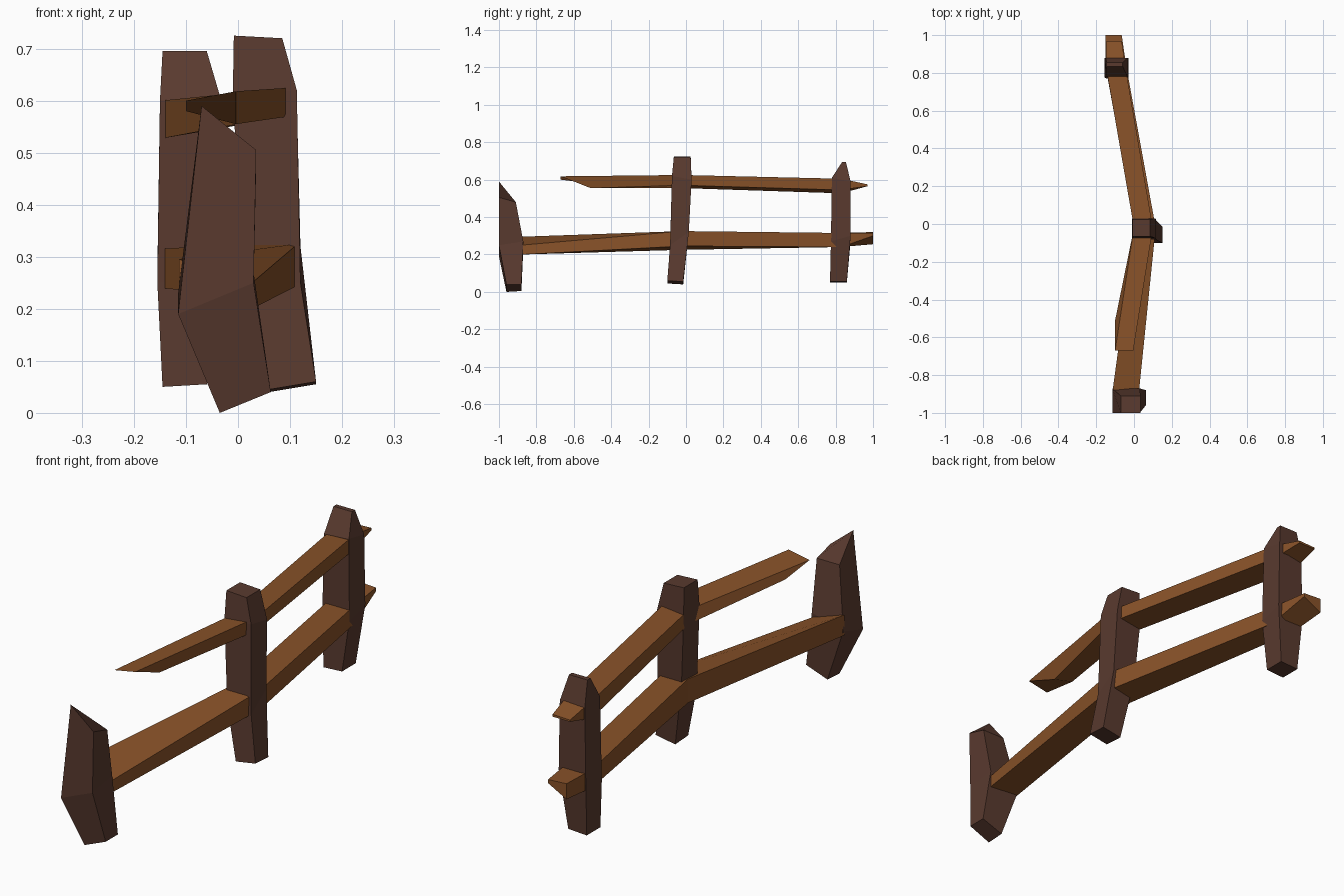
import bpy, bmesh


def material(name, color):
    m = bpy.data.materials.new(name)
    m.diffuse_color = (*color, 1)
    return m


def loft(name, rings, mat):
    # Join four-cornered rings into a closed, flat-faced beam
    bm = bmesh.new()
    loops = [[bm.verts.new(p) for p in ring] for ring in rings]
    for a, b in zip(loops, loops[1:]):
        for i in range(4):
            j = (i + 1) % 4
            bm.faces.new((a[i], a[j], b[j], b[i]))
    bm.faces.new(loops[0][::-1])
    bm.faces.new(loops[-1])
    bmesh.ops.recalc_face_normals(bm, faces=bm.faces)
    mesh = bpy.data.meshes.new(name)
    bm.to_mesh(mesh)
    bm.free()
    mesh.materials.append(mat)
    ob = bpy.data.objects.new(name, mesh)
    bpy.context.collection.objects.link(ob)


def post(name, levels):
    # level: x range, y range, heights front-left, front-right, back-right, back-left
    rings = []
    for x0, x1, y0, y1, a, b, c, d in levels:
        rings.append([(x0, y0, a), (x1, y0, b), (x1, y1, c), (x0, y1, d)])
    loft(name, rings, dark_wood)


def rail(name, sections):
    # section: y top, y bottom, x range, heights top-left, top-right, low-right, low-left
    rings = []
    for yt, yb, x0, x1, a, b, c, d in sections:
        rings.append([(x0, yt, a), (x1, yt, b), (x1, yb, c), (x0, yb, d)])
    loft(name, rings, rail_wood)


dark_wood = material("dark_wood", (0.10, 0.042, 0.028))
rail_wood = material("rail_wood", (0.25, 0.085, 0.022))

# Crooked posts
post("front_post", [
    (-0.035, 0.063, -0.96, -0.88, 0.0, 0.04, 0.04, 0.005),
    (-0.115, 0.03, -1.0, -0.87, 0.19, 0.25, 0.27, 0.23),
    (-0.07, 0.035, -1.0, -0.91, 0.59, 0.505, 0.48, 0.48)])
post("middle_post", [
    (0.06, 0.15, -0.10, -0.015, 0.045, 0.06, 0.055, 0.04),
    (0.01, 0.12, -0.085, 0.015, 0.26, 0.25, 0.32, 0.32),
    (-0.01, 0.113, -0.075, 0.03, 0.61, 0.62, 0.60, 0.60),
    (-0.008, 0.085, -0.065, 0.025, 0.725, 0.72, 0.72, 0.725)])
post("back_post", [
    (-0.145, -0.06, 0.77, 0.86, 0.05, 0.055, 0.055, 0.05),
    (-0.155, -0.03, 0.775, 0.88, 0.25, 0.27, 0.30, 0.27),
    (-0.15, -0.035, 0.78, 0.88, 0.60, 0.61, 0.59, 0.59),
    (-0.145, -0.06, 0.835, 0.855, 0.695, 0.695, 0.695, 0.695)])

# Lower rail, running through all three posts
rail("lower_rail", [
    (-0.88, -0.88, -0.113, 0.027, 0.295, 0.25, 0.20, 0.21),
    (-0.02, -0.02, 0.005, 0.115, 0.325, 0.325, 0.245, 0.225),
    (0.83, 0.83, -0.15, -0.04, 0.315, 0.315, 0.24, 0.24),
    (1.0, 1.0, -0.15, -0.065, 0.32, 0.315, 0.30, 0.255)])

# Upper rail, broken off before the front post
rail("upper_rail", [
    (-0.67, -0.51, -0.10, -0.004, 0.60, 0.618, 0.555, 0.58),
    (-0.02, -0.02, 0.0, 0.10, 0.615, 0.625, 0.57, 0.555),
    (0.83, 0.83, -0.148, -0.045, 0.60, 0.605, 0.545, 0.527),
    (0.97, 0.97, -0.145, -0.065, 0.572, 0.575, 0.565, 0.565)])
